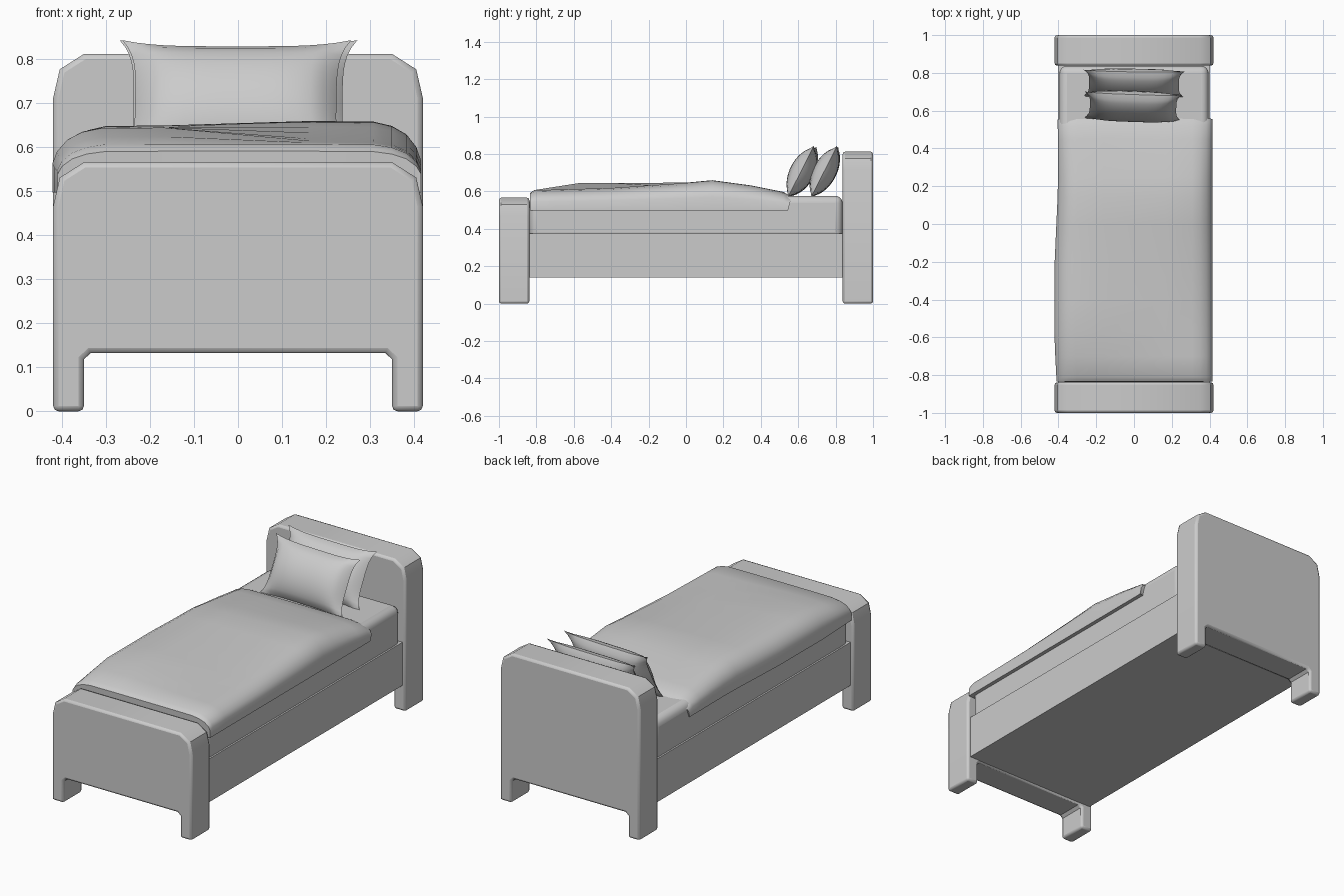
import bpy, bmesh, math
from mathutils import Matrix, Vector

cube = bpy.data.objects.get("Cube")
if cube:
    bpy.data.objects.remove(cube, do_unlink=True)

grey = bpy.data.materials.new("plain grey")
grey.use_nodes = True
grey.diffuse_color = (0.6, 0.6, 0.6, 1)
grey.node_tree.nodes["Principled BSDF"].inputs["Base Color"].default_value = (0.6, 0.6, 0.6, 1)


def finish(name, bm, bevel=0, segments=2, angle=40):
    """Turn a bmesh into a shaded, optionally bevelled object."""
    bmesh.ops.recalc_face_normals(bm, faces=bm.faces)
    mesh = bpy.data.meshes.new(name)
    bm.to_mesh(mesh)
    bm.free()
    mesh.materials.append(grey)
    ob = bpy.data.objects.new(name, mesh)
    bpy.context.collection.objects.link(ob)
    if bevel:
        mod = ob.modifiers.new("soft edges", 'BEVEL')
        mod.width = bevel
        mod.segments = segments
        mod.limit_method = 'ANGLE'
        mod.angle_limit = math.radians(50)
    bpy.ops.object.select_all(action='DESELECT')
    ob.select_set(True)
    bpy.context.view_layer.objects.active = ob
    bpy.ops.object.shade_smooth_by_angle(angle=math.radians(angle))
    return ob


def box(name, size, centre, bevel=0, segments=2):
    bm = bmesh.new()
    bmesh.ops.create_cube(bm, size=1)
    bmesh.ops.scale(bm, vec=size, verts=bm.verts)
    bmesh.ops.translate(bm, vec=centre, verts=bm.verts)
    return finish(name, bm, bevel, segments)


def end_board(name, top, y0, y1):
    """Board with rounded shoulders and two feet, extruded along y."""
    half = [(0.35, 0), (0.42, 0), (0.42, top - 0.1), (0.405, top - 0.035), (0.35, top)]
    right = [(0.335, 0.132), (0.35, 0.118)] + half
    outline = right + [(-x, z) for x, z in reversed(right)]
    bm = bmesh.new()
    face = bm.faces.new([bm.verts.new((x, y0, z)) for x, z in outline])
    new = bmesh.ops.extrude_face_region(bm, geom=[face])["geom"]
    bmesh.ops.translate(bm, vec=(0, y1 - y0, 0),
                        verts=[v for v in new if isinstance(v, bmesh.types.BMVert)])
    return finish(name, bm, 0.012)


def lerp_table(table, t):
    for (a, va), (b, vb) in zip(table, table[1:]):
        if t <= b:
            return va + (vb - va) * max(0, (t - a) / (b - a))
    return table[-1][1]


def loft(name, rows, angle=50):
    """Skin a list of equally long point rows."""
    bm = bmesh.new()
    grid = [[bm.verts.new(p) for p in row] for row in rows]
    for r, s in zip(grid, grid[1:]):
        for i in range(len(r) - 1):
            bm.faces.new((r[i], r[i + 1], s[i + 1], s[i]))
    return finish(name, bm, angle=angle)


# Frame
end_board("headboard", 0.812, 0.838, 1.0)
end_board("footboard", 0.566, -1.0, -0.838)
box("bed_base", (0.806, 1.70, 0.235), (0, 0, 0.2575))

# Mattress
box("mattress", (0.79, 1.675, 0.235), (0, 0, 0.459), 0.04, 4)

# Blanket: crest heights along the left and right of the bed, draped over the sides
crest_low_x = [(-0.835, 0.59), (-0.81, 0.606), (-0.57, 0.643), (0, 0.645), (0.14, 0.648),
               (0.35, 0.622), (0.52, 0.596), (0.565, 0.572)]
crest_high_x = [(-0.835, 0.59), (-0.81, 0.606), (-0.4, 0.618), (0, 0.645), (0.14, 0.658),
                (0.35, 0.63), (0.52, 0.596), (0.565, 0.572)]
edge_low_x = [(-0.83, 0.41), (-0.6, 0.422), (-0.2, 0.42), (0.2, 0.402), (0.56, 0.404)]
drape = [(0.9, 0), (1, 0), (1, 0.45), (0.975, 0.64), (0.92, 0.82), (0.84, 0.94), (0.74, 1),
         (0.4, 1.01)]
HEM = 0.497
stations = sorted({y for y, _ in crest_low_x + crest_high_x}
                  | {-0.825, -0.7, -0.2, 0.25, 0.45, 0.545})
rows = []
for y in stations:
    row = []
    for side, pts in ((-1, drape), (1, drape[::-1])):
        edge = lerp_table(edge_low_x, y) if side < 0 else 0.416
        crest = lerp_table(crest_low_x if side < 0 else crest_high_x, y)
        for fx, fz in pts:
            z = HEM + (crest - HEM) * fz
            # the head end tucks back towards its hem
            back = 0.02 * (1 - fz) if y > 0.54 else 0
            row.append((side * edge * fx, y - back, z))
    rows.append(row)
# Close both ends down into the mattress
first = [(x * 0.97, y + 0.004, HEM) for x, y, z in rows[0]]
last = [(x * 0.97, 0.54, HEM) for x, y, z in rows[-1]]
loft("blanket", [first] + rows + [last])


# Pillows: pinched cushions with pointed corners
def pillow(name, centre, lean, turn, width, height, depth):
    n = 16
    place = (Matrix.Translation(centre) @ Matrix.Rotation(math.radians(turn), 4, 'Z')
             @ Matrix.Rotation(math.radians(-lean), 4, 'X'))
    bm = bmesh.new()
    for side in (-1, 1):
        grid = []
        for j in range(n + 1):
            line = []
            for i in range(n + 1):
                u, v = 2 * i / n - 1, 2 * j / n - 1
                x = width / 2 * u * (1 - 0.12 * (1 - v ** 4))
                z = height / 2 * v * (1 - 0.1 * (1 - u ** 4))
                puff = ((1 - u ** 4) * (1 - v ** 2)) ** 0.65
                line.append(bm.verts.new(place @ Vector((x, side * depth / 2 * puff, z))))
            grid.append(line)
        for a, b in zip(grid, grid[1:]):
            for i in range(n):
                bm.faces.new((a[i], a[i + 1], b[i + 1], b[i]))
    bmesh.ops.remove_doubles(bm, verts=bm.verts, dist=0.0005)
    return finish(name, bm, angle=60)


pillow("front_pillow", (-0.005, 0.622, 0.705), 27, -2, 0.52, 0.31, 0.13)
pillow("back_pillow", (0, 0.742, 0.705), 27, -1, 0.54, 0.31, 0.125)
